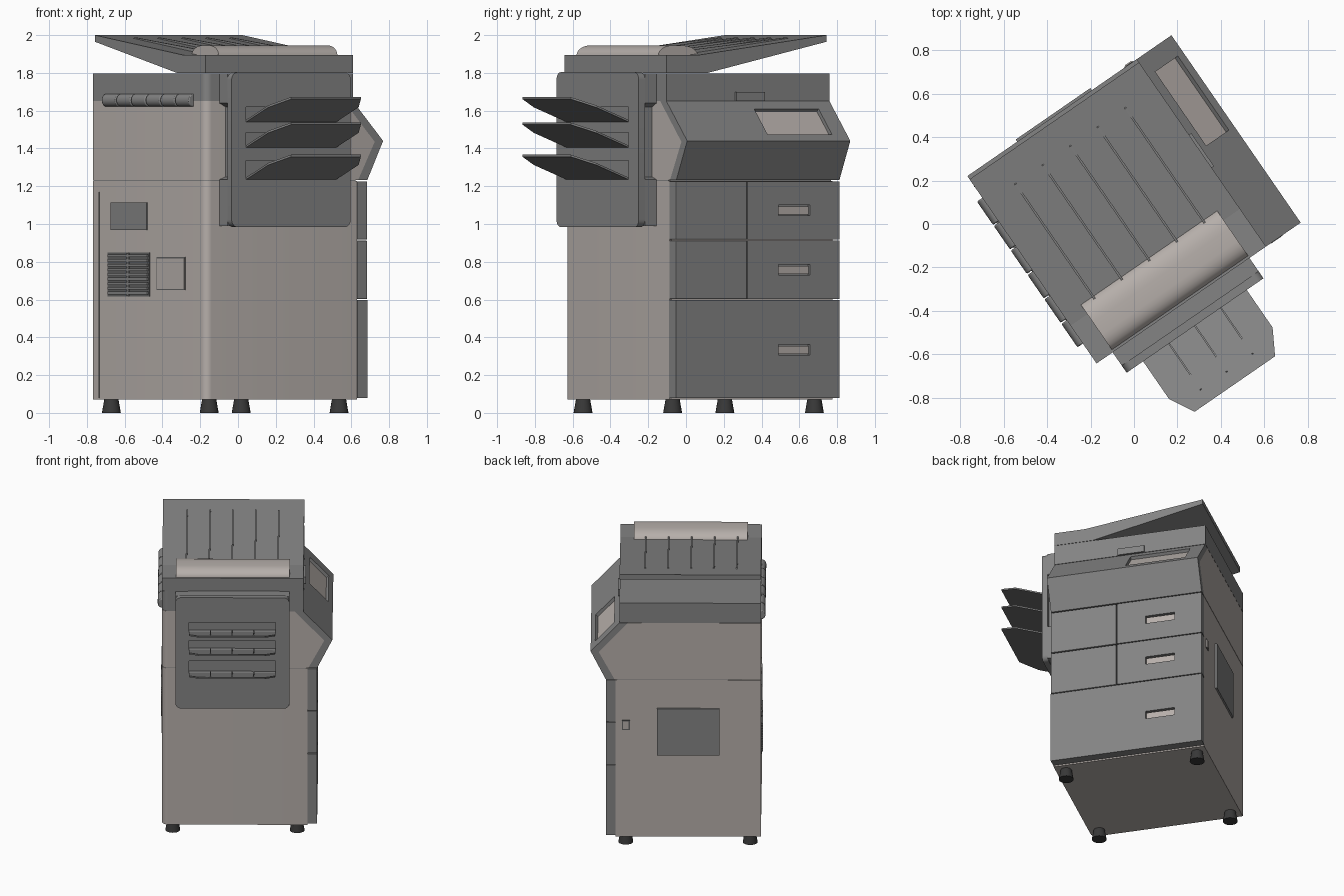
import bpy, bmesh, math
from mathutils import Vector

if "Cube" in bpy.data.objects:
    bpy.data.objects.remove(bpy.data.objects["Cube"])

TURN = math.radians(34.6)   # everything is modelled square, then turned about z


def material(name, c):
    m = bpy.data.materials.new(name)
    m.diffuse_color = (*c, 1)
    m.use_nodes = True
    m.node_tree.nodes["Principled BSDF"].inputs["Base Color"].default_value = m.diffuse_color
    return m


BEIGE = material("beige", (0.47, 0.43, 0.405))
GREY = material("grey", (0.23, 0.23, 0.23))
DARK = material("dark", (0.04, 0.04, 0.04))
SLOT = material("slot", (0.12, 0.12, 0.12))


def finish(name, bm, mat, bevel=0.0, smooth=False):
    bmesh.ops.recalc_face_normals(bm, faces=bm.faces)
    me = bpy.data.meshes.new(name)
    bm.to_mesh(me)
    bm.free()
    me.materials.append(mat)
    ob = bpy.data.objects.new(name, me)
    bpy.context.collection.objects.link(ob)
    ob.rotation_euler.z = TURN
    if bevel:
        b = ob.modifiers.new("bevel", 'BEVEL')
        b.width, b.segments, b.limit_method = bevel, 2, 'ANGLE'
    if smooth:
        bpy.context.view_layer.objects.active = ob
        ob.select_set(True)
        bpy.ops.object.shade_smooth_by_angle(angle=math.radians(35))
        ob.select_set(False)
    return ob


def prism(name, pts, axis, lo, hi, mat, bevel=0.0, smooth=False):
    """Extrude a 2D outline along an axis: X takes (y,z), Y takes (x,z), Z takes (x,y)."""
    put = {'X': lambda p, h: (h, p[0], p[1]),
           'Y': lambda p, h: (p[0], h, p[1]),
           'Z': lambda p, h: (p[0], p[1], h)}[axis]
    bm = bmesh.new()
    a = [bm.verts.new(put(p, lo)) for p in pts]
    b = [bm.verts.new(put(p, hi)) for p in pts]
    bm.faces.new(a)
    bm.faces.new(b)
    for i in range(len(pts)):
        j = (i + 1) % len(pts)
        bm.faces.new((a[i], a[j], b[j], b[i]))
    return finish(name, bm, mat, bevel, smooth)


def box(name, x, y, z, mat, bevel=0.0):
    pts = [(x[0], y[0]), (x[1], y[0]), (x[1], y[1]), (x[0], y[1])]
    return prism(name, pts, 'Z', z[0], z[1], mat, bevel)


def arc(cx, cy, rx, ry, a0, a1, n=6):
    return [(cx + rx * math.cos(math.radians(a0 + (a1 - a0) * i / n)),
             cy + ry * math.sin(math.radians(a0 + (a1 - a0) * i / n))) for i in range(n + 1)]


def rounded(x0, x1, z0, z1, r):
    return (arc(x0 + r, z0 + r, r, r, 180, 270) + arc(x1 - r, z0 + r, r, r, 270, 360)
            + arc(x1 - r, z1 - r, r, r, 0, 90) + arc(x0 + r, z1 - r, r, r, 90, 180))


def cut(ob, cutter):
    bpy.context.view_layer.update()
    m = ob.modifiers.new("cut", 'BOOLEAN')
    m.operation, m.object, m.solver = 'DIFFERENCE', cutter, 'EXACT'
    dg = bpy.context.evaluated_depsgraph_get()
    me = bpy.data.meshes.new_from_object(ob.evaluated_get(dg))
    ob.modifiers.clear()
    ob.data = me
    bpy.data.objects.remove(cutter)


L, R, N, F = -0.507, 0.469, -0.431, 0.618   # body extents in its own frame


def footprint(right):
    return arc(L + 0.04, N + 0.04, 0.04, 0.04, 180, 270) + [(right, N), (right, F), (L, F)]


# cabinet
prism("lower_cabinet", footprint(R), 'Z', 0.07, 1.228, BEIGE, smooth=True)
prism("upper_cabinet", footprint(0.38), 'Z', 1.232, 1.65, BEIGE, smooth=True)
prism("cabinet_seam", footprint(0.46), 'Z', 1.226, 1.234, GREY).scale = (0.997, 0.997, 1)
prism("upper_front", [(0.38, 1.232), (0.475, 1.232), (0.582, 1.435), (0.385, 1.65), (0.38, 1.65)],
      'Y', N, F, BEIGE)
prism("scanner", footprint(0.442), 'Z', 1.652, 1.798, GREY, smooth=True)
box("scanner_grip", (0.43, 0.455), (0.01, 0.195), (1.652, 1.70), GREY)

# control panel with recessed screen
panel = prism("control_panel", [(0.475, 1.232), (0.534, 1.232), (0.636, 1.44), (0.442, 1.65),
                                (0.385, 1.65), (0.582, 1.435)], 'Y', N, F, GREY)
tl, br, n = Vector((0.479, 1.61)), Vector((0.606, 1.473)), Vector((0.733, 0.68))
cut(panel, prism("screen_cut", [tl + n * .03, br + n * .03, br - n * .03, tl - n * .03],
                 'Y', 0.108, 0.522, SLOT))
prism("screen", [tl - n * .022, br - n * .022, br - n * .03, tl - n * .03], 'Y', 0.108, 0.522, BEIGE)

# drawers and doors
rows = [(0.08, 0.597, 0.335), (0.603, 0.912, 0.757), (0.918, 1.226, 1.073)]
for i, (z0, z1, zh) in enumerate(rows):
    y0 = N - 0.002 if i == 0 else 0.028
    d = box(f"drawer_{i}", (R, 0.534), (y0, F), (z0, z1), GREY)
    cut(d, box("handle_cut", (0.512, 0.56), (0.228, 0.43), (zh - 0.028, zh + 0.028), SLOT))
    box(f"drawer_handle_{i}", (0.505, 0.524), (0.233, 0.425), (zh - 0.023, zh + 0.02), BEIGE)
    if i:
        box(f"door_{i}", (R, 0.534), (N - 0.002, 0.023), (z0, z1), GREY, 0.004)

# document feeder: sloped tray, ribs and domed cover
prism("feeder_tray", [(N, 1.80), (-0.165, 1.80), (0.60, 1.965), (0.60, 2.0), (-0.22, 1.895),
                      (N, 1.895)], 'X', L, 0.442, GREY)
for i in range(5):
    x = -0.345 + 0.154 * i
    prism(f"feeder_rib_{i}", [(-0.19, 1.89), (0.47, 1.978), (0.46, 1.988), (-0.19, 1.918)],
          'X', x - 0.005, x + 0.005, GREY)
prism("feeder_cover", arc(-0.335, 1.89, 0.085, 0.055, 180, 90) + arc(-0.265, 1.89, 0.1, 0.055, 90, 0),
      'X', -0.413, 0.35, BEIGE, smooth=True)

# output unit
X0, X1, FACE = -0.417, 0.349, -0.545
unit = prism("output_unit", rounded(X0, X1, 0.983, 1.804, 0.04), 'Y', FACE, -0.505, GREY, smooth=True)
back = [(X0, 0.985), (X1, 0.985), (X1, 1.235), (X1 - 0.04, 1.25), (X1 - 0.04, 1.62), (X1, 1.64),
        (X1, 1.802), (X0, 1.802), (X0, 1.64), (X0 + 0.04, 1.62), (X0 + 0.04, 1.25), (X0, 1.235)]
prism("output_unit_back", [(x, min(max(z, 0.99), 1.797)) for x, z in back], 'Y', -0.505, N, GREY)
for i, z in enumerate((1.54, 1.405, 1.235)):
    cut(unit, box("slot_cut", (-0.325, 0.255), (-0.6, -0.512), (z, z + (0.1 if i == 2 else 0.08)), SLOT))
    bm = bmesh.new()
    plan = [(-0.325, -0.515), (-0.325, -0.755), (-0.261, -0.871), (0.189, -0.871),
            (0.255, -0.755), (0.255, -0.515)]

    def height(y):
        return z + max(0, FACE - y) * 0.37

    low = [bm.verts.new((x, y, height(y))) for x, y in
           plan[:1] + [(-0.325, FACE)] + plan[1:5] + [(0.255, FACE)] + plan[5:]]
    # quads: base strip, sloped strip, chamfered tip
    for q in ((0, 1, 6, 7), (1, 2, 5, 6), (2, 3, 4, 5)):
        bm.faces.new([low[k] for k in q])
    ext = bmesh.ops.extrude_face_region(bm, geom=bm.faces[:])
    bm.faces.ensure_lookup_table()
    for v in [g for g in ext["geom"] if isinstance(g, bmesh.types.BMVert)]:
        v.co.z += 0.011
    finish(f"output_tray_{i}", bm, GREY)
    for k, x in enumerate((-0.18, -0.035, 0.11)):
        prism(f"output_tray_{i}_rib_{k}", [(FACE, z + 0.005), (-0.81, height(-0.81) + 0.005),
              (-0.80, height(-0.80) + 0.016), (FACE, z + 0.022)], 'X', x - 0.004, x + 0.004, GREY)

# left side: segmented bar, cover plates, vent, seam
for i in range(6):
    y = -0.32 + 0.137 * i
    prism(f"side_bar_{i}", arc(L, 1.655, 0.03, 0.034, 0, 345, 23), 'Y', y, y + 0.131, GREY, 0.006, True)
box("side_plate", (L - 0.006, L + 0.01), (0.11, 0.445), (0.967, 1.115), GREY)
box("side_hatch_gap", (L - 0.002, L + 0.01), (-0.245, 0.02), (0.65, 0.825), SLOT)
box("side_hatch", (L - 0.005, L + 0.01), (-0.238, 0.013), (0.657, 0.818), BEIGE)
box("side_seam", (L - 0.002, L + 0.01), (0.558, 0.564), (0.08, 1.17), SLOT)
box("vent_back", (L - 0.004, L + 0.01), (0.085, 0.475), (0.617, 0.85), SLOT)
for i in range(9):
    z = 0.628 + 0.0245 * i
    box(f"vent_slat_{i}", (L - 0.012, L), (0.095, 0.465), (z, z + 0.014), GREY)
box("vent_divider", (L - 0.013, L), (0.272, 0.288), (0.62, 0.847), GREY)

# rear: service panel and latch
box("rear_panel", (-0.228, 0.19), (F - 0.01, F + 0.012), (0.676, 1.02), GREY)
box("rear_latch_gap", (0.373, 0.424), (F - 0.01, F + 0.003), (0.86, 0.93), SLOT)
box("rear_latch", (0.38, 0.417), (F - 0.01, F + 0.008), (0.867, 0.923), BEIGE)

# feet
for i, (x, y) in enumerate((x, y) for x in (-0.435, 0.40) for y in (-0.362, 0.55)):
    bm = bmesh.new()
    bmesh.ops.create_cone(bm, cap_ends=True, segments=20, radius1=0.05, radius2=0.037, depth=0.075)
    bmesh.ops.translate(bm, verts=bm.verts, vec=(x, y, 0.0375))
    finish(f"foot_{i}", bm, DARK, smooth=True)
